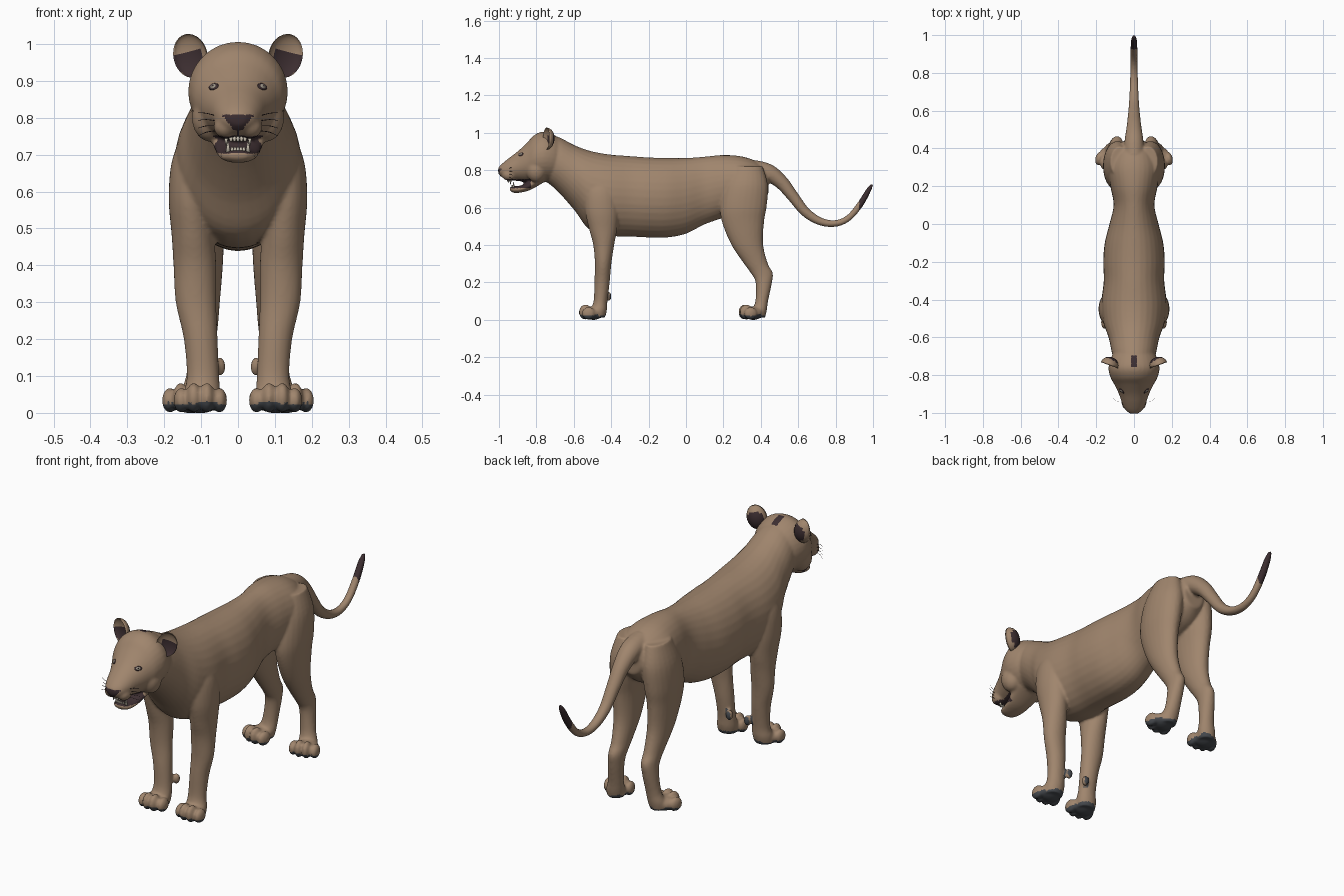
import bpy, bmesh, math
from mathutils import Vector, Matrix

if "Cube" in bpy.data.objects:
    bpy.data.objects.remove(bpy.data.objects["Cube"])


def material(name, rgb):
    m = bpy.data.materials.new(name)
    m.diffuse_color = (*rgb, 1)
    m.use_nodes = True
    m.node_tree.nodes["Principled BSDF"].inputs["Base Color"].default_value = m.diffuse_color
    return m


FUR = material("tan_fur", (0.35, 0.235, 0.153))
DARK = material("dark_brown", (0.045, 0.027, 0.030))
PAD = material("grey_pad", (0.06, 0.066, 0.075))
TOOTH = material("ivory", (0.62, 0.56, 0.46))
IRIS = material("pale_iris", (0.33, 0.30, 0.24))


def resample(rows, steps=5):
    """Smooth interpolation of every column between the given rows."""
    out, n = [], len(rows)
    for i in range(n - 1):
        a, b, c, d = (rows[min(max(k, 0), n - 1)] for k in (i - 1, i, i + 1, i + 2))
        for s in range(steps):
            t = s / steps
            out.append([0.5 * (2 * q + (r - p) * t + (2 * p - 5 * q + 4 * r - w) * t * t
                               + (3 * q - p - 3 * r + w) * t ** 3)
                        for p, q, r, w in zip(a, b, c, d)])
    return out + [list(rows[-1])]


def loft(bm, rows, second=None, segs=24):
    """Tube of elliptical rings; rows are x, y, z, x radius, second radius."""
    rows = resample(rows)
    pts = [Vector(r[:3]) for r in rows]
    rings = []
    for i, r in enumerate(rows):
        tangent = pts[min(i + 1, len(pts) - 1)] - pts[max(i - 1, 0)]
        axis = second or Vector((1, 0, 0)).cross(tangent).normalized()
        rings.append([bm.verts.new(pts[i] + Vector((r[3] * math.cos(a), 0, 0)) + axis * r[4] * math.sin(a))
                      for a in (2 * math.pi * k / segs for k in range(segs))])
    for a, b in zip(rings, rings[1:]):
        for k in range(segs):
            j = (k + 1) % segs
            bm.faces.new((a[k], a[j], b[j], b[k]))
    bm.faces.new(rings[0])
    bm.faces.new(rings[-1])


def ball(bm, center, radii, turn=0):
    mat = Matrix.Translation(center) @ Matrix.Rotation(turn, 4, 'Z') @ Matrix.Diagonal((*radii, 1))
    return bmesh.ops.create_uvsphere(bm, u_segments=20, v_segments=14, radius=1, matrix=mat)['verts']


def finish(bm, name, mats):
    bmesh.ops.recalc_face_normals(bm, faces=bm.faces)
    me = bpy.data.meshes.new(name)
    bm.to_mesh(me)
    bm.free()
    for m in mats:
        me.materials.append(m)
    me.shade_smooth()
    ob = bpy.data.objects.new(name, me)
    bpy.context.collection.objects.link(ob)
    return ob


def along_y(rows):
    """Rows of y, top, bottom, half width become ring rows."""
    return [(0, y, (t + b) / 2, w, (t - b) / 2) for y, t, b, w in rows]


UP, BACK = Vector((0, 0, 1)), Vector((0, 1, 0))
bm = bmesh.new()

# Torso and neck
loft(bm, along_y([
    (-.78, .96, .76, .09), (-.70, .982, .70, .113), (-.60, .935, .59, .135), (-.52, .905, .485, .163),
    (-.42, .885, .45, .173), (-.30, .875, .445, .160), (-.20, .868, .44, .163), (-.10, .865, .44, .155),
    (0, .865, .46, .130), (.10, .872, .51, .108), (.20, .881, .545, .125), (.30, .873, .575, .138),
    (.38, .845, .61, .11), (.44, .80, .67, .055)]), UP, 32)

# Skull and muzzle
loft(bm, along_y([
    (-.66, .95, .76, .085), (-.70, .985, .742, .118), (-.76, 1.006, .736, .135), (-.81, .988, .736, .125),
    (-.85, .947, .736, .104), (-.90, .900, .742, .080), (-.95, .862, .747, .063),
    (-.985, .833, .762, .045), (-1.004, .812, .782, .020)]), UP, 32)

# Lower jaw
loft(bm, [(0, -.76, .765, .08, .03), (0, -.83, .722, .066, .027), (0, -.88, .700, .055, .019),
          (0, -.92, .696, .044, .018), (0, -.942, .70, .022, .010)], UP)

# Tail
loft(bm, [(0, .36, .80, .055, .055), (0, .44, .785, .050, .048), (0, .51, .735, .040, .038),
          (0, .57, .662, .033, .031), (0, .64, .575, .027, .026), (0, .72, .525, .023, .021),
          (0, .80, .515, .020, .018), (0, .87, .545, .019, .017), (0, .93, .615, .019, .017),
          (0, .975, .69, .016, .014), (0, .995, .725, .008, .007)])

for s in (-1, 1):
    # Front leg
    loft(bm, [(s * x, y, z, rx, ry) for x, y, z, rx, ry in (
        (.105, -.46, .76, .045, .07), (.118, -.455, .68, .062, .09), (.127, -.45, .58, .061, .09),
        (.122, -.443, .48, .058, .074), (.117, -.44, .40, .058, .056), (.114, -.443, .30, .055, .044),
        (.101, -.449, .20, .046, .041), (.095, -.457, .10, .044, .037), (.098, -.468, .05, .050, .045),
        (.10, -.475, .012, .046, .042))], BACK)
    # Hind leg
    loft(bm, [(s * x, y, z, rx, ry) for x, y, z, rx, ry in (
        (.075, .33, .82, .05, .08), (.085, .32, .72, .072, .118), (.094, .307, .61, .070, .125),
        (.096, .305, .52, .061, .112), (.093, .328, .40, .052, .085), (.090, .374, .30, .041, .064),
        (.090, .405, .25, .037, .059), (.094, .416, .20, .036, .044), (.104, .405, .10, .037, .034),
        (.114, .392, .05, .044, .040), (.118, .385, .012, .040, .038))], BACK)
    # Paws: heel pad, four toes and the inner dewclaw
    for cx, cy, turn in ((.102, -.495, 0), (.128, .36, .22)):
        rot = Matrix.Rotation(s * turn, 3, 'Z')
        base = Vector((s * cx, cy, 0))
        ball(bm, base + Vector((0, 0, .035)), (.058, .050, .036), s * turn)
        for dx, dy, h in ((-.052, -.026, .034), (-.018, -.042, .041), (.018, -.042, .041), (.052, -.026, .034)):
            ball(bm, base + rot @ Vector((dx, dy, h)), (.0205, .036, h), s * turn)
    ball(bm, (s * .050, -.415, .125), (.017, .017, .026))
    # Whisker pads and cheeks
    ball(bm, (s * .032, -.945, .775), (.034, .040, .032))
    ball(bm, (s * .075, -.80, .80), (.050, .055, .065))

# Fuse everything into one smooth skin
raw = finish(bm, "raw_body", [])
mod = raw.modifiers.new("fuse", 'REMESH')
mod.mode, mod.voxel_size = 'VOXEL', 0.0065
mod = raw.modifiers.new("soften", 'SMOOTH')
mod.factor, mod.iterations = 0.5, 5
graph = bpy.context.evaluated_depsgraph_get()
skin = bpy.data.meshes.new_from_object(raw.evaluated_get(graph))
bpy.data.objects.remove(raw)
skin.name = "body"
body = bpy.data.objects.new("body", skin)
bpy.context.collection.objects.link(body)
skin.materials.clear()
for m in (FUR, DARK, PAD):
    skin.materials.append(m)
skin.shade_smooth()


def skin_colour(c, n):
    x, y, z = abs(c.x), c.y, c.z
    if y > .925 and z > .58:                                        # tail tip
        return 1
    if y < -.955 and .766 < z < .808 and x < .012 + (z - .766) * .75:   # nose
        return 1
    if y < -.94 and .742 < z < .77 and x < .004:                    # lip line
        return 1
    if -.965 < y < -.83 and .703 < z < .752 and x < .066 and (abs(n.z) > .45 or z < .742):  # mouth
        return 1
    if x < .014 and -.755 < y < -.695 and z > .95:                  # crown spot
        return 1
    if z < .032 and n.z < -.25:                                     # paw pads
        return 2
    if y < -.395 and y > -.44 and .10 < z < .15 and n.y > .55 and x < .075:  # wrist pad
        return 2
    return 0


for p in skin.polygons:
    p.material_index = skin_colour(p.center, p.normal)

# Ears: cupped shells with dark inside and a dark patch behind
for s, side in ((-1, "right"), (1, "left")):
    bm = bmesh.new()
    verts = ball(bm, (0, 0, 0), (1, 1, 1))
    for f in bm.faces:
        c = f.calc_center_median()
        f.material_index = int((c.y < -.12 and c.z < .3 and c.x * s > -.45) or (c.y > .6 and c.z < .55))
    for v in verts:
        if v.co.y < 0:
            v.co.y *= -.5
    bm.transform(Matrix.Translation((s * .130, -.748, .968)) @ Matrix.Rotation(s * .35, 4, 'Z')
                 @ Matrix.Rotation(s * .25, 4, 'Y') @ Matrix.Diagonal((.048, .045, .060, 1)))
    finish(bm, side + "_ear", [FUR, DARK])

    # Eyes seated on the face: dark rim, pale iris, dark pupil
    ok, spot, nrm, _ = body.closest_point_on_mesh(Vector((s * .068, -.885, .886)))
    basis = Matrix.Translation(spot) @ nrm.to_track_quat('Z', 'Y').to_matrix().to_4x4()
    bm = bmesh.new()
    for k, (w, h, d) in enumerate(((.018, .011, .004), (.012, .0085, .006), (.005, .005, .0075))):
        before = set(bm.faces)
        bmesh.ops.create_uvsphere(bm, u_segments=14, v_segments=8, radius=1,
                                  matrix=basis @ Matrix.Diagonal((w, h, d, 1)))
        for f in set(bm.faces) - before:
            f.material_index = k % 2
    finish(bm, side + "_eye", [DARK, IRIS])

    # Whiskers
    bm = bmesh.new()
    for k in range(4):
        z = .765 + .013 * k
        loft(bm, [(s * .055, -.945, z, .001, .001), (s * .085, -.94, z + .004 * k - .004, .001, .001),
                  (s * .108, -.925, z + .008 * k - .014, .0006, .0006)], UP, 4)
    finish(bm, side + "_whiskers", [DARK])

# Teeth: four fangs and two rows of incisors
bm = bmesh.new()
for s in (-1, 1):
    for x, y, z, flip in ((.032, -.938, .738, math.pi), (.027, -.922, .722, 0)):
        bmesh.ops.create_cone(bm, segments=10, radius1=.007, radius2=.001, depth=.03, cap_ends=True,
                              matrix=Matrix.Translation((s * x, y, z)) @ Matrix.Rotation(flip, 4, 'X'))
for k in range(-2, 3):
    ball(bm, (k * .0095, -.952 + abs(k) * .002, .744), (.005, .004, .009))
    ball(bm, (k * .008, -.930 + abs(k) * .002, .714), (.004, .004, .007))
finish(bm, "teeth", [TOOTH])
